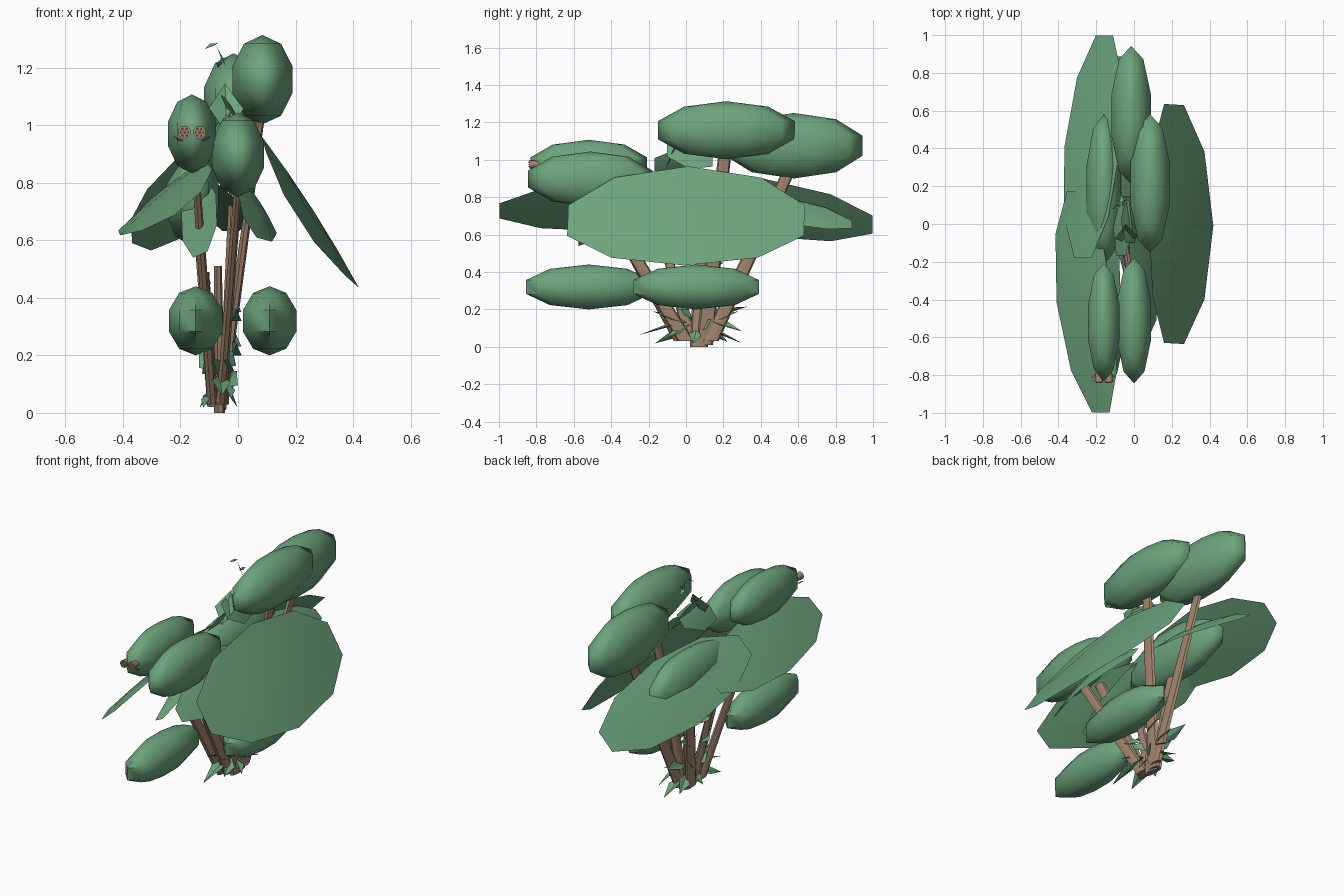
import bpy, bmesh, math, random
from mathutils import Vector, Matrix

if "Cube" in bpy.data.objects:
    bpy.data.objects.remove(bpy.data.objects["Cube"])

random.seed(4)


def material(name, rgb):
    m = bpy.data.materials.new(name)
    m.diffuse_color = (*rgb, 1)
    m.use_nodes = True
    m.node_tree.nodes["Principled BSDF"].inputs["Base Color"].default_value = m.diffuse_color
    return m


GREEN = material("leaf green", (0.155, 0.37, 0.205))
BROWN = material("bark brown", (0.37, 0.24, 0.165))


def finish(name, bm, mat, smooth=None):
    bmesh.ops.recalc_face_normals(bm, faces=bm.faces)
    me = bpy.data.meshes.new(name)
    bm.to_mesh(me)
    bm.free()
    me.materials.append(mat)
    ob = bpy.data.objects.new(name, me)
    bpy.context.collection.objects.link(ob)
    if smooth:
        bpy.context.view_layer.objects.active = ob
        ob.select_set(True)
        bpy.ops.object.shade_smooth_by_angle(angle=math.radians(smooth))
        ob.select_set(False)
    return ob


def pod(name, centre, half, smooth=80):
    """Foliage clump: coarse sphere with five bands, points toward front and back."""
    bm = bmesh.new()
    c = math.cos(math.pi / 10)
    m = Matrix.Translation(centre) @ Matrix.Diagonal((half[0] / c ** 2, half[1] / c, half[2], 1))
    bmesh.ops.create_uvsphere(bm, u_segments=10, v_segments=5, radius=1, matrix=m)
    finish(name, bm, GREEN, smooth)


def leaf(name, centre, u, v, thick=0.012, n=10, bend=0.0):
    """Thin lens-shaped blade on half axes u and v; its u ends curl downward by bend."""
    c, u, v = Vector(centre), Vector(u), Vector(v)
    w = u.cross(v).normalized()
    if w.z < 0:
        w = -w
    angles = [2 * math.pi * (i + 0.5) / n for i in range(n)]

    def ring(bm, s, lift):
        return [bm.verts.new(c + (u * math.cos(a) + v * math.sin(a)) * s
                             + w * (lift - bend * (s * math.cos(a)) ** 2)) for a in angles]
    bm = bmesh.new()
    rim = ring(bm, 1, 0)
    for side in (1, -1):
        inner = ring(bm, 0.5, side * thick * 0.75)
        mid = bm.verts.new(c + w * side * thick)
        for i in range(n):
            j = (i + 1) % n
            bm.faces.new((rim[i], rim[j], inner[j], inner[i]))
            bm.faces.new((inner[i], inner[j], mid))
    finish(name, bm, GREEN, 40)


def stem(name, a, b, r0=0.046, r1=0.035, squash=0.4, n=7):
    """Tapered stem, narrower in x than in y."""
    bm = bmesh.new()
    rings = [[bm.verts.new((p[0] + squash * r * math.cos(t), p[1] + r * math.sin(t), p[2]))
              for t in (2 * math.pi * i / n for i in range(n))]
             for p, r in ((a, r0), (b, r1))]
    for i in range(n):
        j = (i + 1) % n
        bm.faces.new((rings[0][i], rings[0][j], rings[1][j], rings[1][i]))
    bm.faces.new(rings[0])
    bm.faces.new(rings[1])
    finish(name, bm, BROWN, 40)


def blade(name, base, tip, width, normal):
    """Small folded kite leaf."""
    a, b = Vector(base), Vector(tip)
    side = (b - a).cross(Vector(normal)).normalized() * width
    mid = a.lerp(b, 0.45)
    drop = Vector(normal).normalized() * width * 0.35
    bm = bmesh.new()
    p = [bm.verts.new(q) for q in (a, mid + side + drop, b, mid - side + drop)]
    bm.faces.new((p[0], p[1], p[2]))
    bm.faces.new((p[0], p[2], p[3]))
    finish(name, bm, GREEN)


# Rounded foliage clumps
pod("top_clump_right", (0.085, 0.215, 1.158), (0.104, 0.366, 0.155))
pod("top_clump_back", (-0.015, 0.577, 1.075), (0.104, 0.366, 0.175))
pod("front_clump_left", (-0.16, -0.52, 0.97), (0.083, 0.312, 0.137))
pod("front_clump_right", (0.0, -0.512, 0.897), (0.09, 0.332, 0.147))
pod("middle_clump", (-0.16, 0.18, 0.75), (0.092, 0.4, 0.17))
pod("low_clump_left", (-0.147, -0.52, 0.32), (0.093, 0.335, 0.12), 40)
pod("low_clump_right", (0.11, 0.055, 0.32), (0.093, 0.335, 0.12), 40)

# Broad drooping leaves
leaf("broad_leaf_right", (0.25, 0, 0.7), (0, 0.665, 0), (0.17, -0.01, -0.265), bend=0.05)
leaf("broad_leaf_front_left", (-0.26, -0.415, 0.747), (0.07, -0.615, 0.0), (-0.15, 0, -0.13), bend=0.03)
leaf("broad_leaf_back_left", (-0.22, 0.41, 0.745), (0.06, 0.62, -0.09), (-0.148, 0, -0.155), bend=0.01)
leaf("narrow_leaf_front_right", (0.06, -0.31, 0.735), (0.02, -0.34, -0.07), (0.075, 0, -0.11), bend=0.05)
leaf("narrow_leaf_front", (-0.135, -0.28, 0.68), (0.005, -0.32, -0.14), (0.065, 0, 0.03), n=8)
leaf("narrow_leaf_back", (-0.04, 0.52, 0.73), (-0.02, 0.39, -0.06), (0.075, 0, -0.07), bend=0.03)

# Crown shoots between the clumps
leaf("crown_leaf_left", (-0.06, -0.02, 1.0), (0.01, 0.17, 0.03), (-0.05, 0, -0.07), n=6)
leaf("crown_leaf_right", (-0.02, 0.02, 1.03), (0.0, 0.14, -0.03), (0.05, 0, -0.08), n=6)
blade("crown_tip", (-0.04, -0.1, 0.97), (-0.045, 0.0, 1.145), 0.06, (0.1, -1, 0.5))

# Main stems fanning from the base
stem("stem_top_right", (-0.06, 0.1, 0.01), (0.083, 0.21, 1.06))
stem("stem_top_back", (-0.05, 0.13, 0.03), (-0.01, 0.56, 0.96))
stem("stem_front_left", (-0.09, -0.02, 0.03), (-0.15, -0.49, 0.87))
stem("stem_front_right", (-0.06, 0.0, 0.03), (0.0, -0.46, 0.79))
stem("stem_middle", (-0.09, 0.08, 0.02), (-0.14, 0.16, 0.62))
stem("stem_centre", (-0.065, 0.07, 0.0), (-0.07, 0.08, 0.51), 0.05)
stem("stem_stub", (-0.085, 0.03, 0.03), (-0.11, -0.1, 0.49), 0.04, 0.025)

# Small leaves around the stem base, alternately rising and hanging
for i in range(16):
    a = 2 * math.pi * i / 16 + random.uniform(-0.15, 0.15)
    z = random.uniform(0.08, 0.17)
    reach = random.uniform(0.65, 1.0)
    base = (-0.065 + 0.012 * math.cos(a), 0.06 + 0.06 * math.sin(a), z)
    tip = (-0.065 + 0.08 * reach * math.cos(a), 0.06 + 0.33 * reach * math.sin(a),
           z + (0.06 if i % 2 else -0.07))
    blade(f"base_leaf_{i + 1}", base, tip, 0.034, (0.9 * math.cos(a), 0.3 * math.sin(a), 0.8))

# Small leaves higher on the stems
for i in range(8):
    s = 1 if i % 2 else -1
    z = 0.2 + 0.03 * i
    x = -0.02 if i % 4 < 2 else -0.11
    blade(f"stem_leaf_{i + 1}", (x, 0.05 + 0.03 * s, z),
          (x + 0.015, 0.05 + 0.15 * s, z + 0.04), 0.03, (1 if x > -0.05 else -1, 0, 0.7))

# Fine sprig above the crown
blade("sprig_stalk", (-0.04, 0.1, 1.2), (-0.075, 0.1, 1.275), 0.003, (0, -1, 0))
for i, (x, y, z) in enumerate(((-0.115, 0.08, 1.265), (-0.04, 0.13, 1.235), (-0.07, 0.16, 1.2))):
    blade(f"sprig_leaf_{i + 1}", (-0.07, 0.1, 1.285) if i == 0 else (-0.06, 0.1, 1.22), (x, y, z),
          0.012, (0, -0.4, 1))

# Pair of seed heads with raised pips on the front clump
for s in (-1, 1):
    cx, cz = -0.16 + 0.026 * s, 0.975
    side = "left" if s < 0 else "right"
    bm = bmesh.new()
    bmesh.ops.create_cone(bm, cap_ends=True, segments=12, radius1=0.018, radius2=0.023, depth=0.05,
                          matrix=Matrix.Translation((cx, -0.812, cz)) @ Matrix.Rotation(math.pi / 2, 4, 'X'))
    for k in range(7):
        r, a = (0.013 if k else 0), k * math.pi / 3
        bmesh.ops.create_cone(bm, cap_ends=True, segments=6, radius1=0.004, radius2=0.003, depth=0.008,
                              matrix=Matrix.Translation((cx + r * math.cos(a), -0.839, cz + r * math.sin(a)))
                              @ Matrix.Rotation(math.pi / 2, 4, 'X'))
    finish("seed_head_" + side, bm, BROWN, 40)
    stem("seed_bract_" + side, (cx + 0.012 * s, -0.8, cz - 0.03),
         (cx + 0.035 * s, -0.81, cz - 0.015), 0.008, 0.004, 1)
